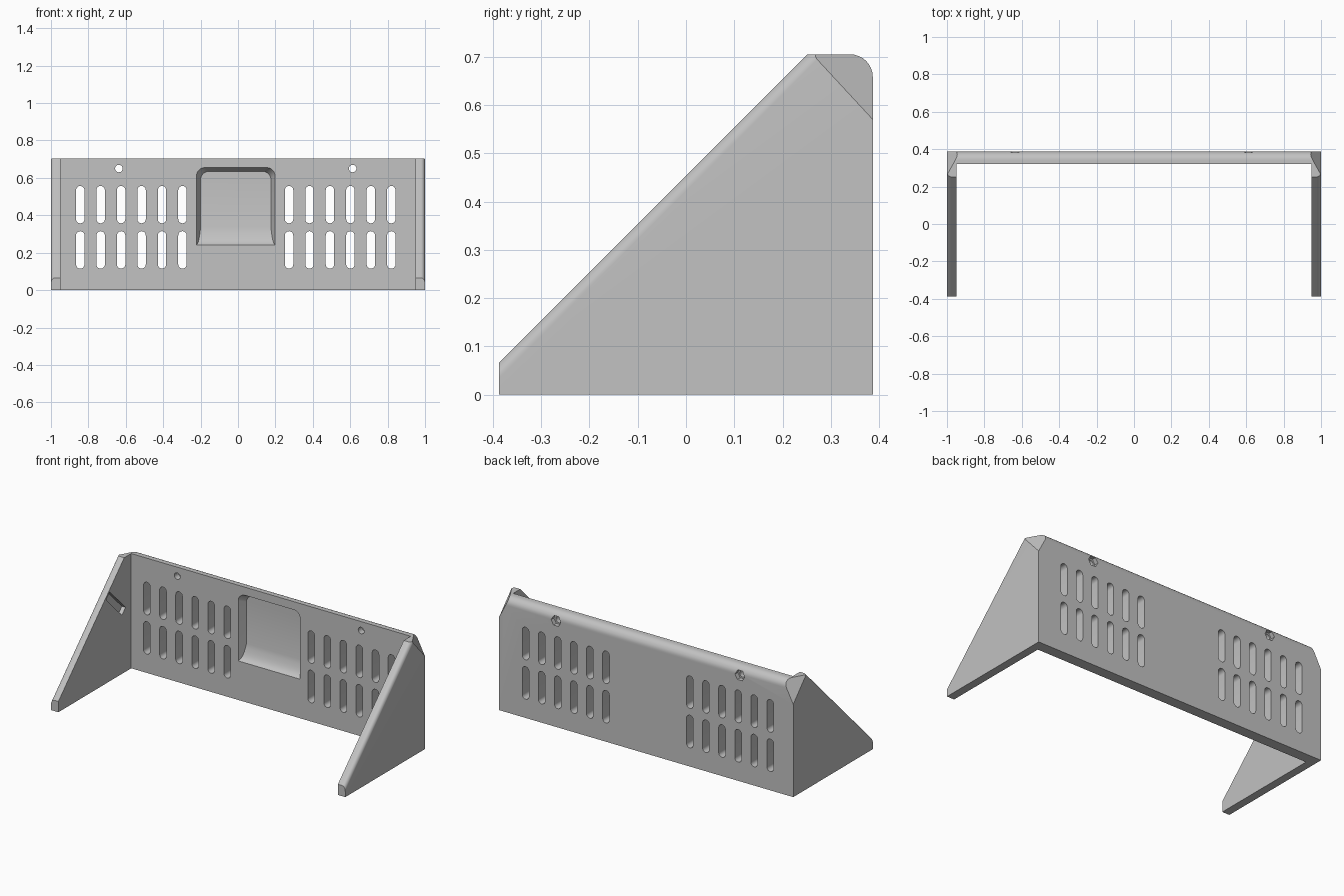
import bpy, bmesh
from math import cos, sin, pi
from mathutils import Vector

cube = bpy.data.objects.get("Cube")
if cube:
    bpy.data.objects.remove(cube, do_unlink=True)

HEIGHT, BACK, FRONT, PANEL, WALL = 0.705, 0.387, -0.387, 0.32, 0.95
MID = -0.012          # centre of the panel openings

grey = bpy.data.materials.new("plain_grey")
grey.use_nodes = True
colour = (0.54, 0.54, 0.54, 1)
grey.diffuse_color = colour
grey.node_tree.nodes["Principled BSDF"].inputs["Base Color"].default_value = colour


def loft(bm, rings):
    """Join matching rings of points into a closed solid."""
    loops = [[bm.verts.new(p) for p in ring] for ring in rings]
    n = len(loops[0])
    for a, b in zip(loops, loops[1:]):
        for i in range(n):
            j = (i + 1) % n
            bm.faces.new((a[i], a[j], b[j], b[i]))
    bm.faces.new(loops[0][::-1])
    bm.faces.new(loops[-1])


def finish(bm, name):
    bmesh.ops.recalc_face_normals(bm, faces=bm.faces[:])
    mesh = bpy.data.meshes.new(name)
    bm.to_mesh(mesh)
    bm.free()
    mesh.materials.append(grey)
    obj = bpy.data.objects.new(name, mesh)
    bpy.context.collection.objects.link(obj)
    return obj


def slice_off(bm, point, normal):
    """Remove everything beyond a plane and close the cut."""
    geom = bm.verts[:] + bm.edges[:] + bm.faces[:]
    bmesh.ops.bisect_plane(bm, geom=geom, dist=1e-6, plane_co=point,
                           plane_no=normal, clear_outer=True)
    bmesh.ops.holes_fill(bm, edges=[e for e in bm.edges if e.is_boundary], sides=0)


def round_edges(bm, test, radius):
    edges = [e for e in bm.edges if test(*[v.co for v in e.verts])]
    bmesh.ops.bevel(bm, geom=edges, offset=radius, offset_type='OFFSET',
                    segments=8, profile=0.5, affect='EDGES')


def through(bm, outline, y0, y1):
    loft(bm, [[(x, y, z) for x, z in outline] for y in (y0, y1)])


def ring(cx, cz, r, n):
    return [(cx + r * cos(2 * pi * i / n), cz + r * sin(2 * pi * i / n)) for i in range(n)]


# Body: back panel and two side walls from one U-shaped footprint
bm = bmesh.new()
half = [(1, BACK), (1, FRONT), (WALL, FRONT), (WALL, PANEL)]
foot = half + [(-x, y) for x, y in reversed(half)]
loft(bm, [[(x, y, z) for x, y in foot] for z in (0, HEIGHT)])
bmesh.ops.recalc_face_normals(bm, faces=bm.faces[:])

# Sloping front of the side walls, rounded top and outer edges
slice_off(bm, Vector((0, 0.252, HEIGHT)), Vector((0, -1, 1)))
round_edges(bm, lambda a, b: min(a.y, b.y) > BACK - 1e-4 and min(a.z, b.z) > HEIGHT - 1e-4, 0.047)
round_edges(bm, lambda a, b: min(abs(a.x), abs(b.x)) > 0.999
            and abs(a.y - b.y) > 0.3 and abs(a.z - b.z) > 0.3, 0.022)

# Clipped upper rear corners
for s in (1, -1):
    p = Vector((s, BACK, 0.57))
    n = (Vector((s, 0.262, HEIGHT)) - p).cross(Vector((s * 0.93, BACK, HEIGHT)) - p)
    slice_off(bm, p, n if n.z > 0 else -n)
body = finish(bm, "bracket_body")

# Ventilation slots
bm = bmesh.new()
r = 0.0225
for s in (1, -1):
    for i in range(6):
        cx = MID + s * (0.285 + 0.1093 * i)
        for cz in (0.215, 0.457):
            outline = [(cx + r * cos(k * pi / 10), cz + 0.0775 + r * sin(k * pi / 10)) for k in range(11)]
            outline += [(cx - r * cos(k * pi / 10), cz - 0.0775 - r * sin(k * pi / 10)) for k in range(11)]
            through(bm, outline, 0.28, 0.43)
cutters = [finish(bm, "slot_cutter")]

# Screw holes with hexagonal nut recesses at the back
for name, radius, sides, y0 in (("hole_cutter", 0.02, 24, 0.28), ("nut_cutter", 0.033, 6, 0.36)):
    bm = bmesh.new()
    for s in (1, -1):
        through(bm, ring(MID + s * 0.625, 0.65, radius, sides), y0, 0.43)
    cutters.append(finish(bm, name))

# Shallow tapered pocket with a curved floor
bm = bmesh.new()
rings = []
for k in range(-1, 9):
    t = k / 8
    w, top = 0.21 - 0.022 * t, 0.655 - 0.02 * t
    floor = 0.24 + 0.03 * t + 0.065 * max(t, 0) ** 3
    c = 0.045
    arc = [(w - c + c * cos(a * pi / 16), top - c + c * sin(a * pi / 16)) for a in range(9)]
    outline = [(w, floor)] + arc + [(-x, z) for x, z in reversed(arc)] + [(-w, floor)]
    rings.append([(MID + x, PANEL + 0.048 * t, z) for x, z in outline])
loft(bm, rings)
cutters.append(finish(bm, "pocket_cutter"))

# Slanted recess on the inner face of each side wall
bm = bmesh.new()
along, across = Vector((0, 0.707, -0.707)), Vector((0, 0.707, 0.707))
for s in (1, -1):
    rings = []
    for x in (0.93, 0.975):
        c = Vector((s * x, 0.171, 0.454))
        rings.append([c + along * u * 0.108 + across * v * 0.025
                      for u, v in ((1, 1), (1, -1), (-1, -1), (-1, 1))])
    loft(bm, rings)
cutters.append(finish(bm, "recess_cutter"))

# Cut the openings, then remove the cutters
bpy.ops.object.select_all(action='DESELECT')
bpy.context.view_layer.objects.active = body
body.select_set(True)
for cutter in cutters:
    cutter.hide_render = True
    mod = body.modifiers.new(cutter.name, 'BOOLEAN')
    mod.operation, mod.solver, mod.object = 'DIFFERENCE', 'EXACT', cutter
    bpy.ops.object.modifier_apply(modifier=mod.name)
    bpy.data.objects.remove(cutter, do_unlink=True)
bpy.ops.object.shade_smooth_by_angle(angle=0.52)
